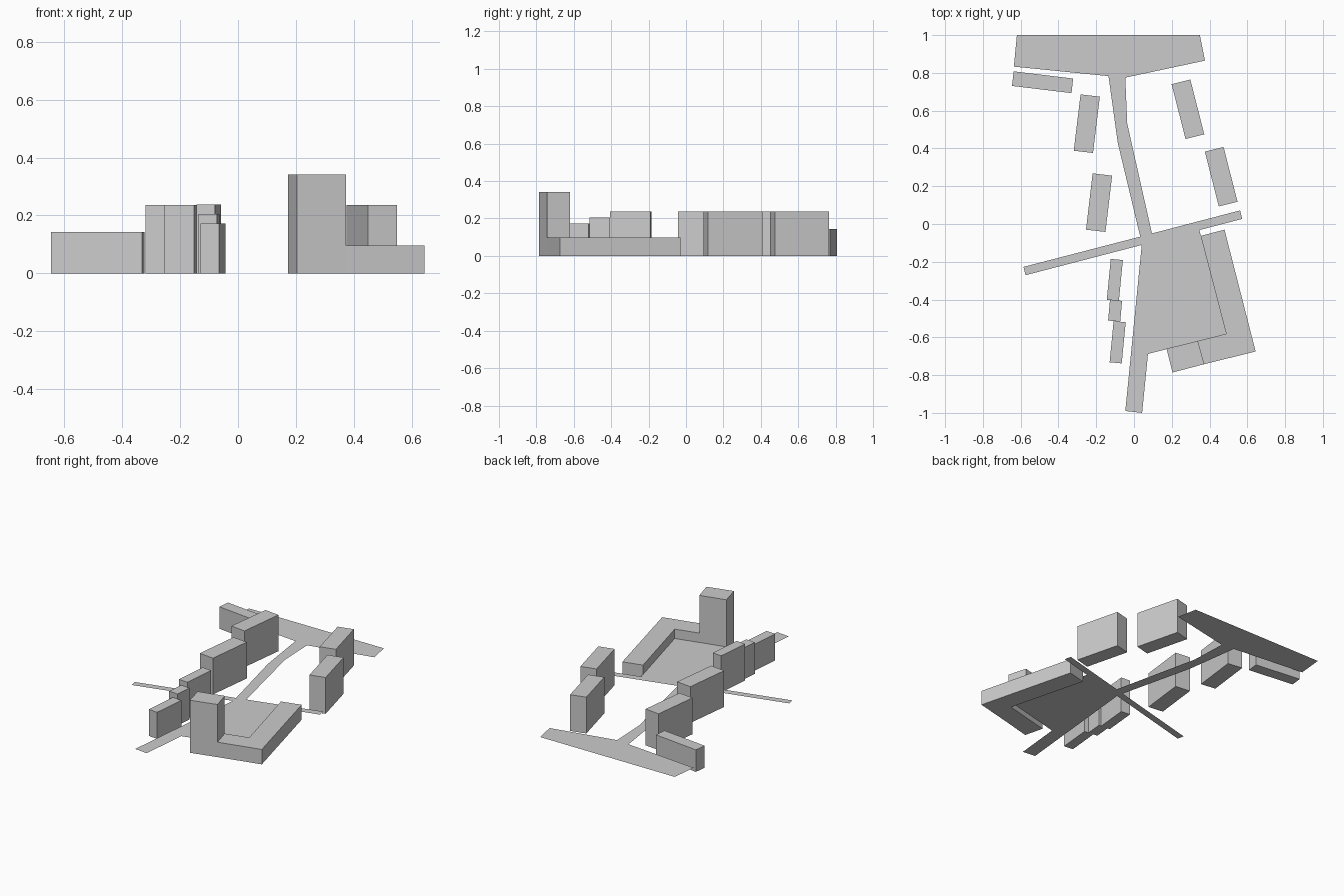
import bpy, bmesh

if "Cube" in bpy.data.objects:
    bpy.data.objects.remove(bpy.data.objects["Cube"])

PAVING_Z = 0.036


def add_object(name, bm):
    bmesh.ops.recalc_face_normals(bm, faces=bm.faces)
    mesh = bpy.data.meshes.new(name)
    bm.to_mesh(mesh)
    bm.free()
    obj = bpy.data.objects.new(name, mesh)
    bpy.context.collection.objects.link(obj)
    return obj


def raise_faces(bm, faces, height):
    """Extrude faces upward by height."""
    geom = bmesh.ops.extrude_face_region(bm, geom=faces)["geom"]
    verts = [g for g in geom if isinstance(g, bmesh.types.BMVert)]
    bmesh.ops.translate(bm, verts=verts, vec=(0, 0, height))


def block(name, corner, along, across, height):
    """Box building from a plan corner and its two plan edge vectors."""
    (x, y), (ax, ay), (bx, by) = corner, along, across
    plan = [(x, y), (x + bx, y + by), (x + ax + bx, y + ay + by), (x + ax, y + ay)]
    bm = bmesh.new()
    low = [bm.verts.new((px, py, 0)) for px, py in plan]
    top = [bm.verts.new((px, py, height)) for px, py in plan]
    bm.faces.new(low)
    bm.faces.new(top)
    for i in range(4):
        j = (i + 1) % 4
        bm.faces.new((low[i], low[j], top[j], top[i]))
    return add_object(name, bm)


# Raised flat paving: north square, street, cross street, courtyard, south lane
paving = [
    (-0.62, 1.0), (-0.636, 0.833), (-0.135, 0.783), (-0.086, 0.430),
    (0.033, -0.067), (-0.585, -0.227), (-0.574, -0.271), (0.041, -0.111),
    (-0.046, -0.990), (0.043, -1.0), (0.074, -0.688), (0.489, -0.581),
    (0.346, -0.032), (0.573, 0.027), (0.562, 0.072), (0.095, -0.050),
    (-0.036, 0.532), (-0.046, 0.775), (0.376, 0.865), (0.349, 1.0)]
bm = bmesh.new()
face = bm.faces.new([bm.verts.new((x, y, PAVING_Z)) for x, y in paving])
face.normal_update()
add_object("paving", bm)

# L-shaped hall with a tower at its end, in one piece
bm = bmesh.new()
plan = [(0.353, -0.063), (0.488, -0.581), (0.338, -0.619), (0.372, -0.742),
        (0.644, -0.675), (0.479, -0.030), (0.172, -0.660), (0.204, -0.786)]
v = [bm.verts.new((x, y, 0)) for x, y in plan]
f = [(v[0], v[1], v[2], v[3], v[4], v[5]), (v[2], v[6], v[7], v[3])]
top_v = [bm.verts.new((x, y, 0.097)) for x, y in plan]
t = dict(zip(v, top_v))
for loop in f:
    bm.faces.new(loop)
bm.faces.new([t[p] for p in f[0]])
tower_top = bm.faces.new([t[p] for p in f[1]])
ring = [0, 1, 2, 6, 7, 3, 4, 5]
for a, b in zip(ring, ring[1:] + ring[:1]):
    bm.faces.new((v[a], v[b], top_v[b], top_v[a]))
bmesh.ops.recalc_face_normals(bm, faces=bm.faces)
raise_faces(bm, [tower_top], 0.245)
add_object("hall_with_tower", bm)

# Free-standing buildings: name, plan corner, long edge, short edge, height
buildings = [
    ("northwest_building", (-0.646, 0.731), (0.315, -0.038), (0.009, 0.077), 0.143),
    ("west_building_north", (-0.319, 0.388), (0.036, 0.298), (0.102, -0.012), 0.236),
    ("west_building_south", (-0.254, -0.030), (0.035, 0.298), (0.103, -0.012), 0.236),
    ("row_house_tall", (-0.144, -0.401), (0.021, 0.216), (0.064, -0.006), 0.238),
    ("row_house_middle", (-0.137, -0.511), (0.010, 0.110), (0.064, -0.006), 0.205),
    ("row_house_low", (-0.129, -0.732), (0.021, 0.218), (0.064, -0.006), 0.173),
    ("east_building_north", (0.273, 0.450), (-0.074, 0.290), (0.099, 0.025), 0.236),
    ("east_building_south", (0.449, 0.093), (-0.074, 0.290), (0.099, 0.025), 0.236),
]
for entry in buildings:
    block(*entry)
